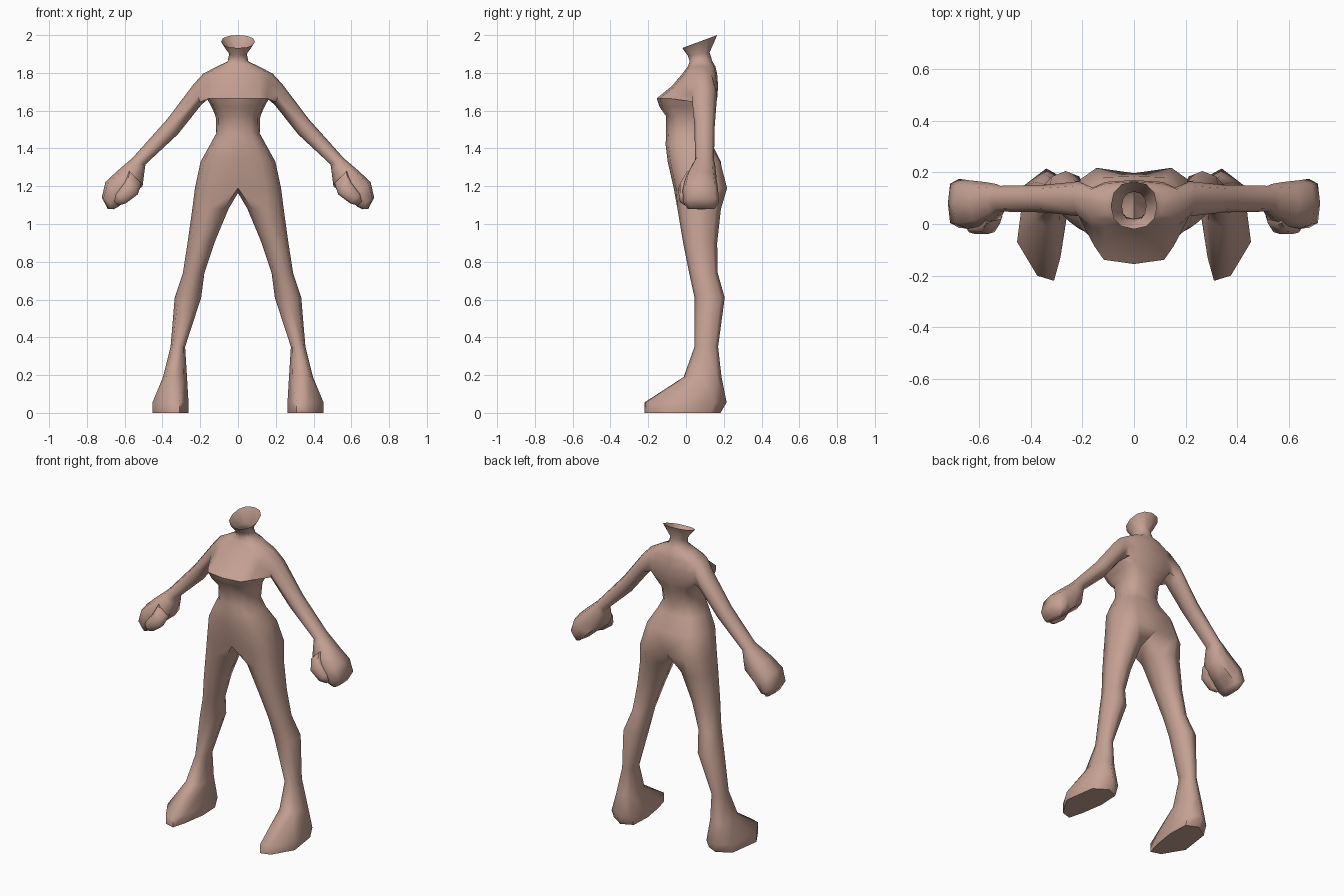
import bpy, bmesh, math
from mathutils import Vector

if "Cube" in bpy.data.objects:
    bpy.data.objects.remove(bpy.data.objects["Cube"])

skin = bpy.data.materials.new("skin")
skin.use_nodes = True
skin.diffuse_color = (0.56, 0.355, 0.29, 1)
skin.node_tree.nodes["Principled BSDF"].inputs["Base Color"].default_value = skin.diffuse_color
skin.node_tree.nodes["Principled BSDF"].inputs["Roughness"].default_value = 0.9

bm = bmesh.new()


def power(v, e):
    return math.copysign(abs(v) ** e, v)


def bridge(a, b, closed=True, skip=()):
    """Join two rows of vertices with quads."""
    n = len(a)
    for i in range(n if closed else n - 1):
        if i not in skip:
            j = (i + 1) % n
            bm.faces.new((a[i], a[j], b[j], b[i]))


def torso_row(z, width, front, mid, back, e=0.75, tilt=0.0, cleft=0.0):
    """Half ring from the front centre round the side to the back centre."""
    row = []
    for i in range(7):
        a = math.radians(30 * i)
        c = power(math.cos(a), e)
        x = 0 if i in (0, 6) else width * math.sin(a) ** e
        y = mid + c * ((mid - front) if c < 0 else 0) - max(c, 0) * (mid - front)
        if c < 0:
            y = mid - c * (back - mid)
        if i == 6:
            y -= cleft
        row.append(bm.verts.new((x, y, z + tilt * (y - mid))))
    return row


def limb_ring(p_a, p_b, p_c, p_d, e):
    """Eight-sided ring through opposite points a-b and c-d, starting between d and a."""
    a, b, c, d = (Vector(p) for p in (p_a, p_b, p_c, p_d))
    mid = (a + b) / 2
    u, v = (a - b) / 2, (c - d) / 2
    ring = []
    for i in range(8):
        t = math.radians(45 * i - 45)
        ring.append(bm.verts.new(mid + u * power(math.cos(t), e) + v * power(math.sin(t), e)))
    return ring


# Torso with open neck collar, top to bottom
torso = [torso_row(*r) for r in (
    (1.965, 0.09, -0.02, 0.07, 0.165, 0.9, 0.37),
    (1.90, 0.047, 0.01, 0.07, 0.125, 0.9, 0.15),
    (1.86, 0.055, 0.02, 0.08, 0.14, 0.9),
    (1.835, 0.11, 0.01, 0.08, 0.155),
    (1.795, 0.185, -0.02, 0.09, 0.165),
    (1.73, 0.175, -0.075, 0.09, 0.17, 0.65),
    (1.665, 0.165, -0.155, 0.08, 0.165, 0.5),
    (1.62, 0.14, -0.14, 0.06, 0.155, 0.55),
    (1.57, 0.118, -0.105, 0.03, 0.145),
    (1.48, 0.115, -0.105, 0.03, 0.125),
    (1.42, 0.148, -0.108, 0.03, 0.14),
    (1.33, 0.198, -0.097, 0.05, 0.195, 0.7, 0, 0.01),
    (1.19, 0.228, -0.065, 0.07, 0.232, 0.65, 0, 0.035),
)]
SHOULDER = 4
for k in range(len(torso) - 1):
    hole = (2, 3) if k in (SHOULDER, SHOULDER + 1) else ()
    bridge(torso[k], torso[k + 1], closed=False, skip=hole)

# Leg, grown from the hip row plus one crotch point
ring = torso[-1] + [bm.verts.new((0, 0.08, 1.165))]
for z, inner, outer, front, back in (
    (1.08, 0.05, 0.242, -0.045, 0.185),
    (0.90, 0.125, 0.267, -0.015, 0.165),
    (0.74, 0.178, 0.292, 0.017, 0.168),
    (0.61, 0.195, 0.335, 0.045, 0.205),
    (0.35, 0.28, 0.357, 0.045, 0.17),
    (0.19, 0.27, 0.397, -0.012, 0.188),
):
    x, y = (inner + outer) / 2, (front + back) / 2
    new = limb_ring((x, front, z), (x, back, z), (outer, y, z), (inner, y, z), 0.85)
    bridge(ring, new)
    ring = new

# Foot: outline at the top of the sole, then the ground
outline = ((0.285, -0.13), (0.31, -0.22), (0.375, -0.2), (0.453, -0.07),
           (0.425, 0.15), (0.34, 0.215), (0.268, 0.175), (0.262, 0.02))
for z, heel in ((0.055, 1.0), (0.0, 0.85)):
    new = [bm.verts.new((x, y * heel if y > 0 else y, z)) for x, y in outline]
    bridge(ring, new)
    ring = new
bm.faces.new(ring)

# Arm and fist, grown from the shoulder opening
top, middle, low = torso[SHOULDER:SHOULDER + 3]
ring = [top[2], top[3], top[4], middle[4], low[4], low[3], low[2], middle[2]]
for upper, lower, front, back, e in (
    ((0.235, 1.74), (0.195, 1.63), 0.03, 0.165, 0.9),
    ((0.375, 1.555), (0.318, 1.475), 0.045, 0.152, 0.9),
    ((0.545, 1.365), (0.49, 1.315), 0.048, 0.148, 0.9),
    ((0.57, 1.34), (0.495, 1.28), 0.03, 0.155, 0.8),
    ((0.64, 1.28), (0.505, 1.2), -0.005, 0.162, 0.7),
    ((0.702, 1.222), (0.585, 1.135), -0.018, 0.17, 0.65),
    ((0.721, 1.14), (0.635, 1.09), -0.015, 0.175, 0.65),
    ((0.69, 1.08), (0.66, 1.078), 0.01, 0.15, 0.7),
):
    mid, y = (Vector(upper) + Vector(lower)) / 2, (front + back) / 2
    new = limb_ring((upper[0], y, upper[1]), (lower[0], y, lower[1]),
                    (mid[0], back, mid[1]), (mid[0], front, mid[1]), e)
    bridge(ring, new)
    ring = new
bm.faces.new(ring)


def finish(name, mesh_data):
    """Turn a half mesh into a mirrored, smooth object."""
    bmesh.ops.recalc_face_normals(mesh_data, faces=mesh_data.faces)
    mesh = bpy.data.meshes.new(name)
    mesh_data.to_mesh(mesh)
    mesh_data.free()
    mesh.materials.append(skin)
    obj = bpy.data.objects.new(name, mesh)
    bpy.context.collection.objects.link(obj)
    mirror = obj.modifiers.new("mirror", 'MIRROR')
    mirror.use_clip = True
    bpy.ops.object.select_all(action='DESELECT')
    obj.select_set(True)
    bpy.context.view_layer.objects.active = obj
    bpy.ops.object.modifier_apply(modifier=mirror.name)
    bpy.ops.object.shade_smooth_by_angle(angle=math.radians(60))


finish("body", bm)

# Thumbs folded across the front of the fists
bm = bmesh.new()
ring = None
for x, y, z, r in ((0.545, 0.03, 1.25, 0.035), (0.565, -0.005, 1.19, 0.034),
                   (0.62, -0.012, 1.135, 0.026), (0.645, 0.0, 1.11, 0.012)):
    new = limb_ring((x + r, y, z + r), (x - r, y, z - r), (x, y + r, z), (x, y - r, z), 0.8)
    if ring:
        bridge(ring, new)
    else:
        bm.faces.new(new)
    ring = new
bm.faces.new(ring)
finish("thumbs", bm)
